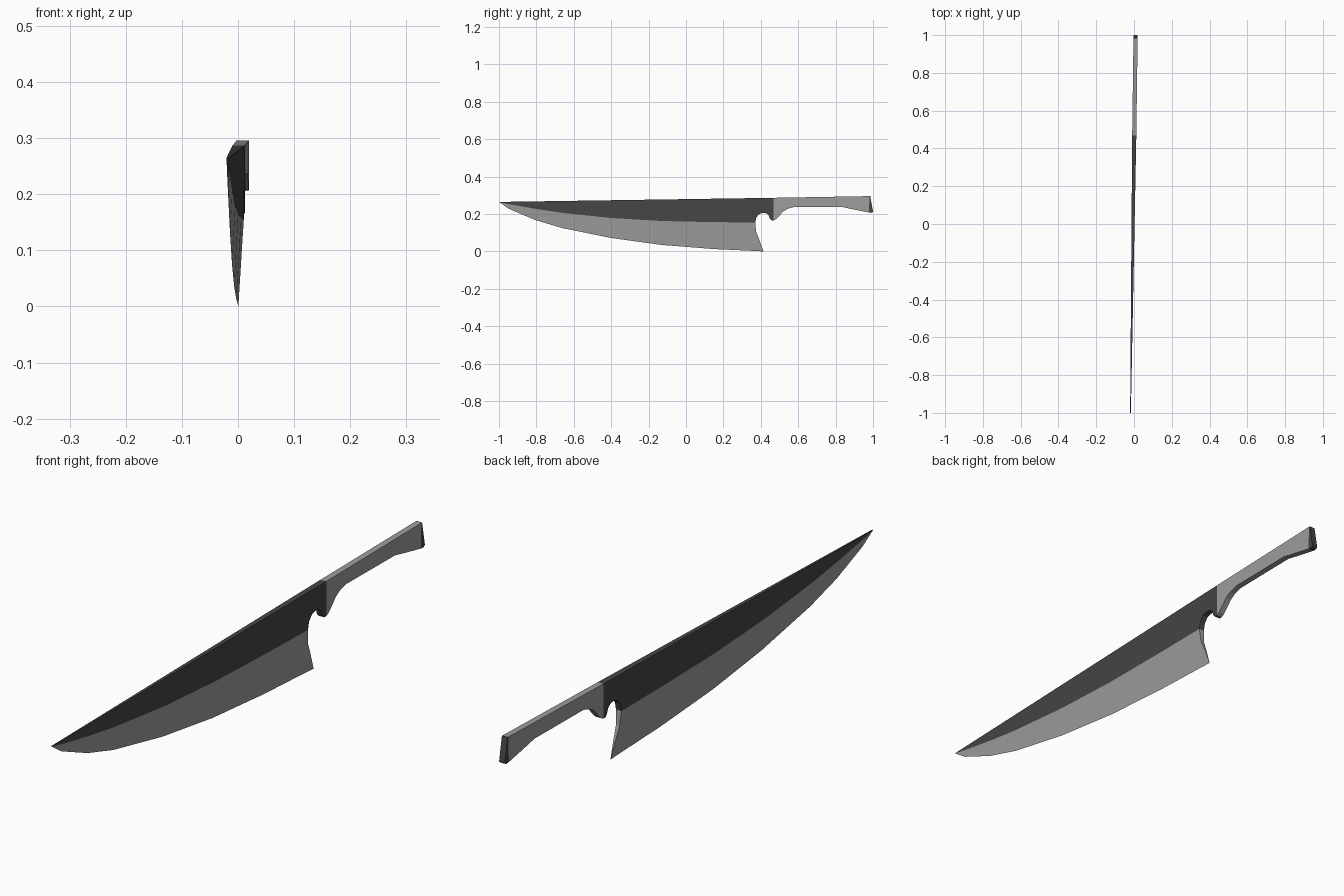
import bpy
import bmesh

cube = bpy.data.objects.get("Cube")
if cube:
    bpy.data.objects.remove(cube, do_unlink=True)


def make_material(name, rgb):
    mat = bpy.data.materials.new(name)
    mat.use_nodes = True
    color = (*rgb, 1.0)
    mat.diffuse_color = color
    mat.node_tree.nodes["Principled BSDF"].inputs["Base Color"].default_value = color
    return mat


dark = make_material("dark steel", (0.06, 0.06, 0.06))
light = make_material("light grey", (0.34, 0.335, 0.325))


def centre(y):
    """The knife is turned very slightly off the y axis."""
    return -0.005 + 0.0135 * y


def handle_half(y):
    return 0.011


def blade_half(y):
    """Half thickness, tapering from the bolster to the tip."""
    return 0.002 + 0.009 * (y + 1) / 1.47


def finish(bm, name, mat):
    bmesh.ops.remove_doubles(bm, verts=bm.verts[:], dist=0.00001)
    bmesh.ops.recalc_face_normals(bm, faces=bm.faces[:])
    mesh = bpy.data.meshes.new(name)
    bm.to_mesh(mesh)
    bm.free()
    mesh.materials.append(mat)
    obj = bpy.data.objects.new(name, mesh)
    bpy.context.collection.objects.link(obj)
    return obj


def slab(name, outline, half, mat, open_walls=()):
    """Side profile (y, z) given thickness along x; listed walls stay open."""
    bm = bmesh.new()
    sides = [[bm.verts.new((centre(y) + s * half(y), y, z)) for y, z in outline]
             for s in (-1, 1)]
    for side in sides:
        bm.faces.new(side)
    a, b = sides
    for i in range(len(outline)):
        j = (i + 1) % len(outline)
        if i not in open_walls:
            bm.faces.new((a[i], a[j], b[j], b[i]))
    return finish(bm, name, mat)


# Shared blade lines: where the ground edge starts, and the cutting edge
bevel_line = [(-1, 0.265), (-0.945, 0.253), (-0.805, 0.228), (-0.665, 0.207),
              (-0.4, 0.179), (-0.13, 0.163), (0.15, 0.157), (0.37, 0.155)]
cutting_edge = [(-1, 0.265), (-0.945, 0.227), (-0.805, 0.168), (-0.665, 0.126),
                (-0.4, 0.072), (-0.13, 0.035), (0.15, 0.013), (0.37, 0.003)]
heel = [(0.375, 0.105), (0.393, 0.06), (0.415, 0)]

# Upper blade with the finger notch and bolster
notch = [(0.376, 0.182), (0.39, 0.2), (0.41, 0.207), (0.43, 0.204),
         (0.443, 0.192), (0.449, 0.174), (0.457, 0.166), (0.468, 0.166)]
slab("blade_body", bevel_line + notch + [(0.468, 0.287)], blade_half, dark,
     open_walls=range(len(bevel_line) - 1))

# Ground edge, wedge-shaped down to the cutting edge
bm = bmesh.new()


def edge_vert(point, side, share):
    y, z = point
    return bm.verts.new((centre(y) + side * share * blade_half(y), y, z))


heel_sides = []
for side in (-1, 1):
    top = [edge_vert(p, side, 1) for p in bevel_line]
    low = [edge_vert(p, side, 0) for p in cutting_edge]
    back = [edge_vert(p, side, p[1] / 0.155) for p in heel]
    bm.faces.new((top[0], low[1], top[1]))
    for i in range(1, len(top) - 1):
        bm.faces.new((top[i], low[i], low[i + 1], top[i + 1]))
    for p, q in zip([top[-1]] + back, back):
        bm.faces.new((low[-1], p, q))
    heel_sides.append([top[-1]] + back)
left, right = heel_sides
for i in range(len(heel)):
    bm.faces.new((left[i], left[i + 1], right[i + 1], right[i]))
finish(bm, "ground_edge", light)

# Handle with a curved finger guard and flared end
slab("handle", [(0.468, 0.287), (0.468, 0.166), (0.48, 0.172), (0.497, 0.189),
                (0.52, 0.214), (0.543, 0.228), (0.575, 0.237), (0.84, 0.237),
                (0.885, 0.227), (0.978, 0.208), (0.981, 0.296)],
     handle_half, light)

# Slanted butt cap
slab("butt_cap", [(0.981, 0.296), (0.978, 0.208), (0.994, 0.207), (1.0, 0.213),
                  (0.985, 0.296)], handle_half, dark)
